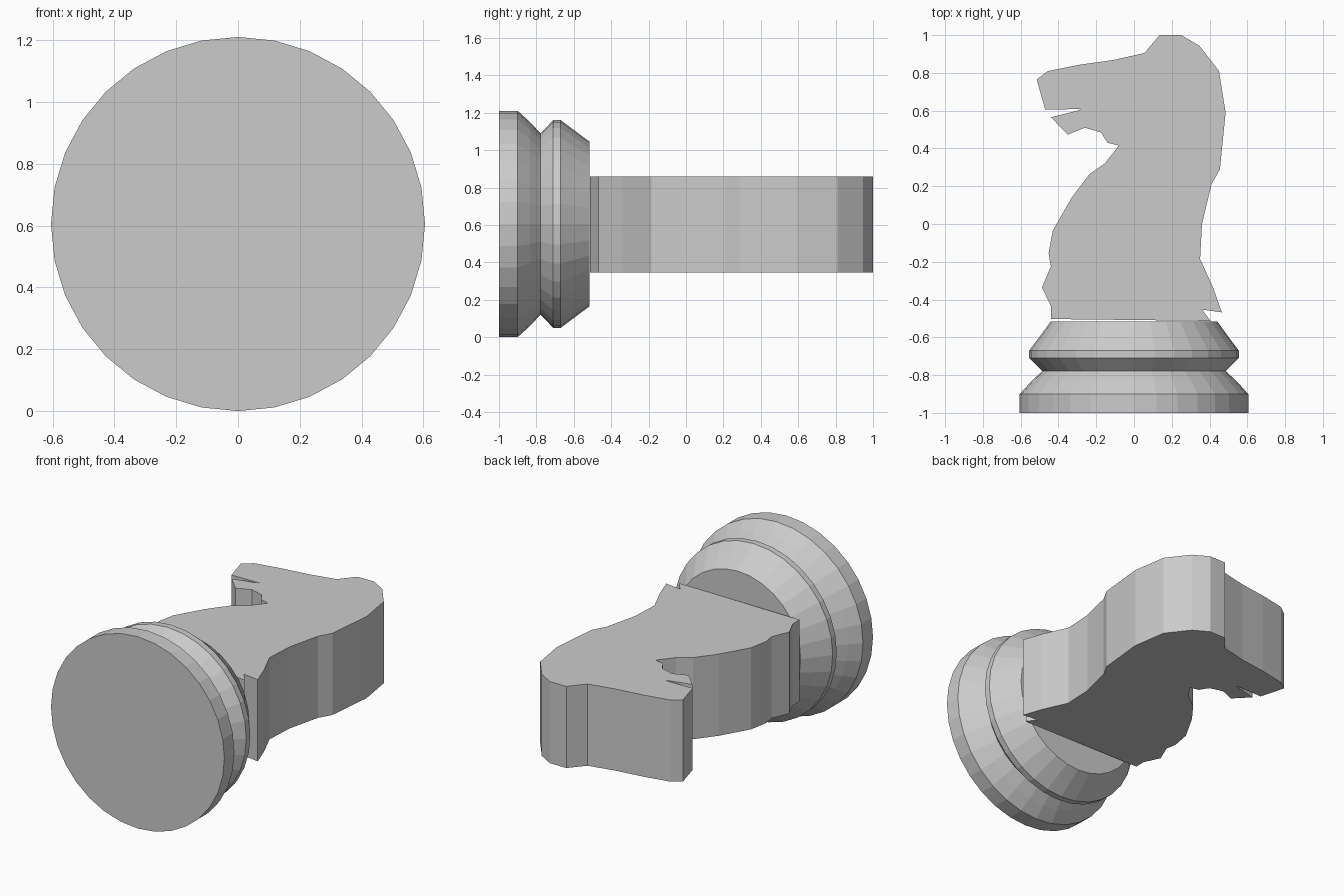
import bpy, bmesh
from math import sin, cos, pi

if "Cube" in bpy.data.objects:
    bpy.data.objects.remove(bpy.data.objects["Cube"])

AXIS_Z = 0.605   # height of the lying piece's axis


def finish(bm, name):
    bmesh.ops.recalc_face_normals(bm, faces=bm.faces)
    mesh = bpy.data.meshes.new(name)
    bm.to_mesh(mesh)
    bm.free()
    obj = bpy.data.objects.new(name, mesh)
    bpy.context.collection.objects.link(obj)
    return obj


def lathe_y(name, profile, sides):
    bm = bmesh.new()
    rings = [[bm.verts.new((r * sin(2 * pi * i / sides), y,
                            AXIS_Z + r * cos(2 * pi * i / sides)))
              for i in range(sides)] for r, y in profile]
    for a, b in zip(rings, rings[1:]):
        for i in range(sides):
            j = (i + 1) % sides
            bm.faces.new((a[i], a[j], b[j], b[i]))
    bm.faces.new(rings[0])
    bm.faces.new(rings[-1])
    return finish(bm, name)


def extrude_outline(name, outline, z0, z1):
    bm = bmesh.new()
    face = bm.faces.new([bm.verts.new((x, y, z0)) for x, y in outline])
    ext = bmesh.ops.extrude_face_region(bm, geom=[face], use_keep_orig=True)
    top = [v for v in ext["geom"] if isinstance(v, bmesh.types.BMVert)]
    bmesh.ops.translate(bm, verts=top, vec=(0, 0, z1 - z0))
    caps = [f for f in bm.faces if len(f.verts) > 4]
    obj_faces = bmesh.ops.recalc_face_normals(bm, faces=bm.faces)
    bmesh.ops.triangulate(bm, faces=caps, ngon_method='EAR_CLIP')
    return finish(bm, name)


# turned base: (radius, y)
lathe_y("turned_base", [
    (0.605, -1.0), (0.605, -0.90), (0.546, -0.835), (0.485, -0.778),
    (0.555, -0.71), (0.555, -0.67), (0.495, -0.59), (0.44, -0.515)], 32)

# flat horse head and neck, outline counter-clockwise from the lower left
extrude_outline("horse_head", [
    (-0.44, -0.503), (0.405, -0.513), (0.36, -0.453), (0.465, -0.468),
    (0.42, -0.34), (0.35, -0.185), (0.36, 0.0), (0.41, 0.21),
    (0.455, 0.29), (0.485, 0.59), (0.45, 0.81), (0.345, 0.945),
    (0.25, 1.0), (0.135, 1.0), (0.055, 0.905), (-0.11, 0.868),
    (-0.29, 0.843), (-0.455, 0.81), (-0.515, 0.765), (-0.47, 0.605),
    (-0.28, 0.609), (-0.30, 0.60), (-0.44, 0.565), (-0.35, 0.473),
    (-0.26, 0.51), (-0.175, 0.485), (-0.14, 0.43), (-0.08, 0.415),
    (-0.155, 0.32), (-0.235, 0.265), (-0.33, 0.14), (-0.43, -0.035),
    (-0.452, -0.155), (-0.44, -0.225), (-0.487, -0.335), (-0.44, -0.435)],
    0.345, 0.86)
